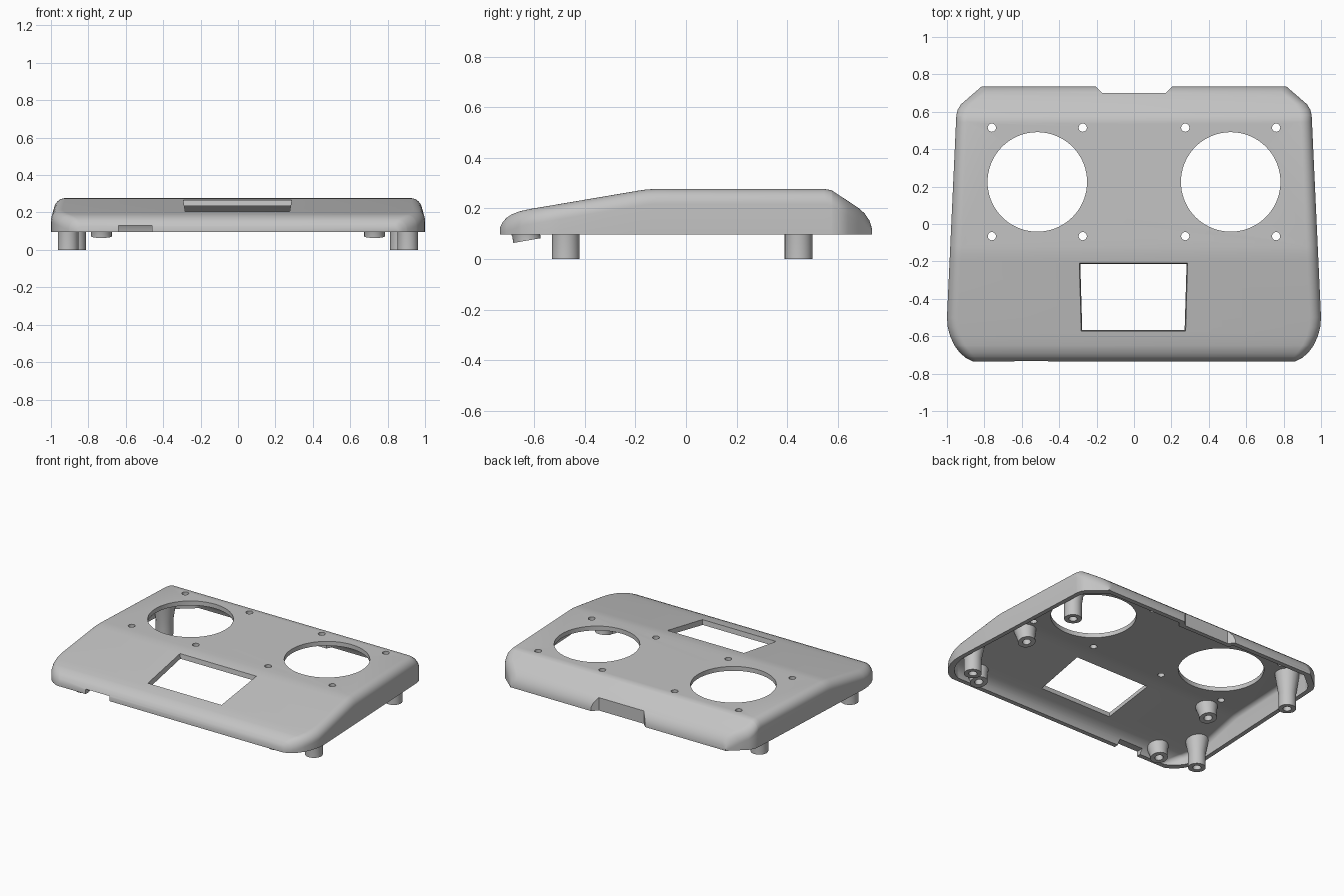
import bpy, bmesh, math
from mathutils import Matrix, Vector

cube = bpy.data.objects.get("Cube")
if cube:
    bpy.data.objects.remove(cube, do_unlink=True)

mat = bpy.data.materials.new("light grey plastic")
mat.use_nodes = True
GREY = (0.55, 0.55, 0.55, 1)
mat.diffuse_color = GREY
mat.node_tree.nodes["Principled BSDF"].inputs["Base Color"].default_value = GREY

RIM = 0.097      # height of the open bottom edge
WALL = 0.03
# (y, half width) of the plan and (y, height) of the side profile
PLAN = [(-.735, .86), (-.715, .9), (-.69, .93), (-.65, .96), (-.6, .983), (-.55, .996),
        (-.5, 1), (.58, .95), (.61, .943), (.64, .925), (.735, .815)]
SIDE = [(-.735, .125), (-.725, .145), (-.71, .162), (-.69, .176), (-.66, .188), (-.62, .197),
        (-.19, .27), (-.155, .275), (-.12, .277), (.545, .277), (.575, .272), (.68, .203),
        (.705, .181), (.725, .152), (.735, .12)]


def lookup(table, y):
    for (y0, v0), (y1, v1) in zip(table, table[1:]):
        if y <= y1:
            return v0 + (v1 - v0) * (y - y0) / (y1 - y0)
    return table[-1][1]


def make_object(name, bm):
    bmesh.ops.recalc_face_normals(bm, faces=bm.faces)
    mesh = bpy.data.meshes.new(name)
    bm.to_mesh(mesh)
    bm.free()
    mesh.materials.append(mat)
    obj = bpy.data.objects.new(name, mesh)
    bpy.context.collection.objects.link(obj)
    return obj


def hull(name, inset, base):
    """Loft rounded cross-sections from front to back."""
    bm = bmesh.new()
    rings = []
    for y in sorted({p[0] for p in PLAN + SIDE}):
        w, h = lookup(PLAN, y) - inset, lookup(SIDE, y) - inset
        r = max(0.005, min(0.06 - inset, 0.8 * (h - RIM)))
        half = [(w, base)]
        for i in range(9):
            a = math.pi / 2 * i / 8
            half.append((w - r + r * math.cos(a), h - r + r * math.sin(a)))
        section = half + [(-x, z) for x, z in reversed(half)]
        depth = y * (1 - inset / 0.735)
        rings.append([bm.verts.new((x, depth, z)) for x, z in section])
    n = len(rings[0])
    for a, b in zip(rings, rings[1:]):
        for i in range(n):
            j = (i + 1) % n
            bm.faces.new((a[i], a[j], b[j], b[i]))
    bm.faces.new(rings[0])
    bm.faces.new(rings[-1])
    return make_object(name, bm)


def prism(name, low, high, z0, z1):
    """Straight or tapered solid between two matching outlines."""
    bm = bmesh.new()
    a = [bm.verts.new((x, y, z0)) for x, y in low]
    b = [bm.verts.new((x, y, z1)) for x, y in high]
    for i in range(len(a)):
        j = (i + 1) % len(a)
        bm.faces.new((a[i], a[j], b[j], b[i]))
    bm.faces.new(a)
    bm.faces.new(b)
    return make_object(name, bm)


def rect(cx, cy, hx, hy):
    return [(cx - hx, cy - hy), (cx + hx, cy - hy), (cx + hx, cy + hy), (cx - hx, cy + hy)]


def circle(cx, cy, r, n):
    return [(cx + r * math.cos(math.tau * i / n), cy + r * math.sin(math.tau * i / n))
            for i in range(n)]


def boolean(target, cutter, operation="DIFFERENCE", keep=False):
    mod = target.modifiers.new("cut", "BOOLEAN")
    mod.operation, mod.solver, mod.object = operation, "EXACT", cutter
    bpy.context.view_layer.objects.active = target
    bpy.ops.object.modifier_apply(modifier=mod.name)
    if not keep:
        bpy.data.objects.remove(cutter, do_unlink=True)


def notch(name, grow):
    pts = [(-.21 - grow, .74), (-.17 - grow, .7 - grow), (.17 + grow, .7 - grow),
           (.21 + grow, .74), (.21 + grow, .9), (-.21 - grow, .9)]
    return prism(name, pts, pts, -0.2, 0.5)


# Hollow cover, with wall kept behind the rear notch
cover = hull("cover", 0, RIM)
cavity = hull("cavity", WALL, -0.1)
boolean(cavity, notch("notch_wall", WALL))
boolean(cover, cavity)
boolean(cover, notch("rear_notch", 0))

# Screen window with tapered sides
boolean(cover, prism("window_cut", rect(-.003, -.395, .27, .17),
                     rect(-.003, -.395, .295, .19), 0.15, 0.3))
# Slot in the front edge
slot = rect(-.55, -.73, .09, .07)
boolean(cover, prism("slot_cut", slot, slot, 0, 0.13))

# Two large round openings, each with four screw holes
for side in (-1, 1):
    cx, cy = side * 0.517, 0.225
    ring = circle(cx, cy, 0.266, 72)
    boolean(cover, prism("opening_cut", ring, ring, 0.15, 0.4))
    for dx in (-.243, .243):
        for dy in (-.29, .29):
            hole = circle(cx + dx, cy + dy, 0.022, 20)
            boolean(cover, prism("screw_cut", hole, hole, 0.15, 0.4))


def post(name, tip, straight, length, tilt):
    """Turned post with a blind screw hole, flaring where it meets the cover."""
    profile = [(0, .05), (.026, .05), (.026, 0), (.055, 0), (.055, straight),
               (.085, length), (0, length)]
    bm = bmesh.new()
    verts = [bm.verts.new((r, 0, z)) for r, z in profile]
    edges = [bm.edges.new(p) for p in zip(verts, verts[1:])]
    bmesh.ops.spin(bm, geom=verts + edges, cent=(0, 0, 0), axis=(0, 0, 1),
                   angle=math.tau, steps=32)
    bmesh.ops.remove_doubles(bm, verts=bm.verts, dist=1e-4)
    bm.transform(Matrix.Translation(Vector(tip)) @ Matrix.Rotation(tilt, 4, "X"))
    obj = make_object(name, bm)
    boolean(obj, clip, "INTERSECT", keep=True)
    return obj


# Four upright feet, and four bosses square to the sloping panel
clip = hull("clip", 0.012, -0.1)
parts = [cover]
slope = math.radians(9.8)
for label, s in (("left", 1), ("right", -1)):
    parts += [
        post(f"front_foot_{label}", (s * .908, -.475, 0), .1, .26, 0),
        post(f"back_foot_{label}", (s * .868, .445, 0), .1, .3, 0),
        post(f"front_boss_{label}", (s * .73, -.628, .073), .025, .16, slope),
        post(f"rear_boss_{label}", (s * .735, -.16, .152), .025, .16, slope),
    ]
bpy.data.objects.remove(clip, do_unlink=True)

# Smooth shading with sharp edges kept
bpy.ops.object.select_all(action="DESELECT")
for obj in parts:
    obj.select_set(True)
bpy.context.view_layer.objects.active = cover
bpy.ops.object.shade_smooth_by_angle(angle=math.radians(28))
